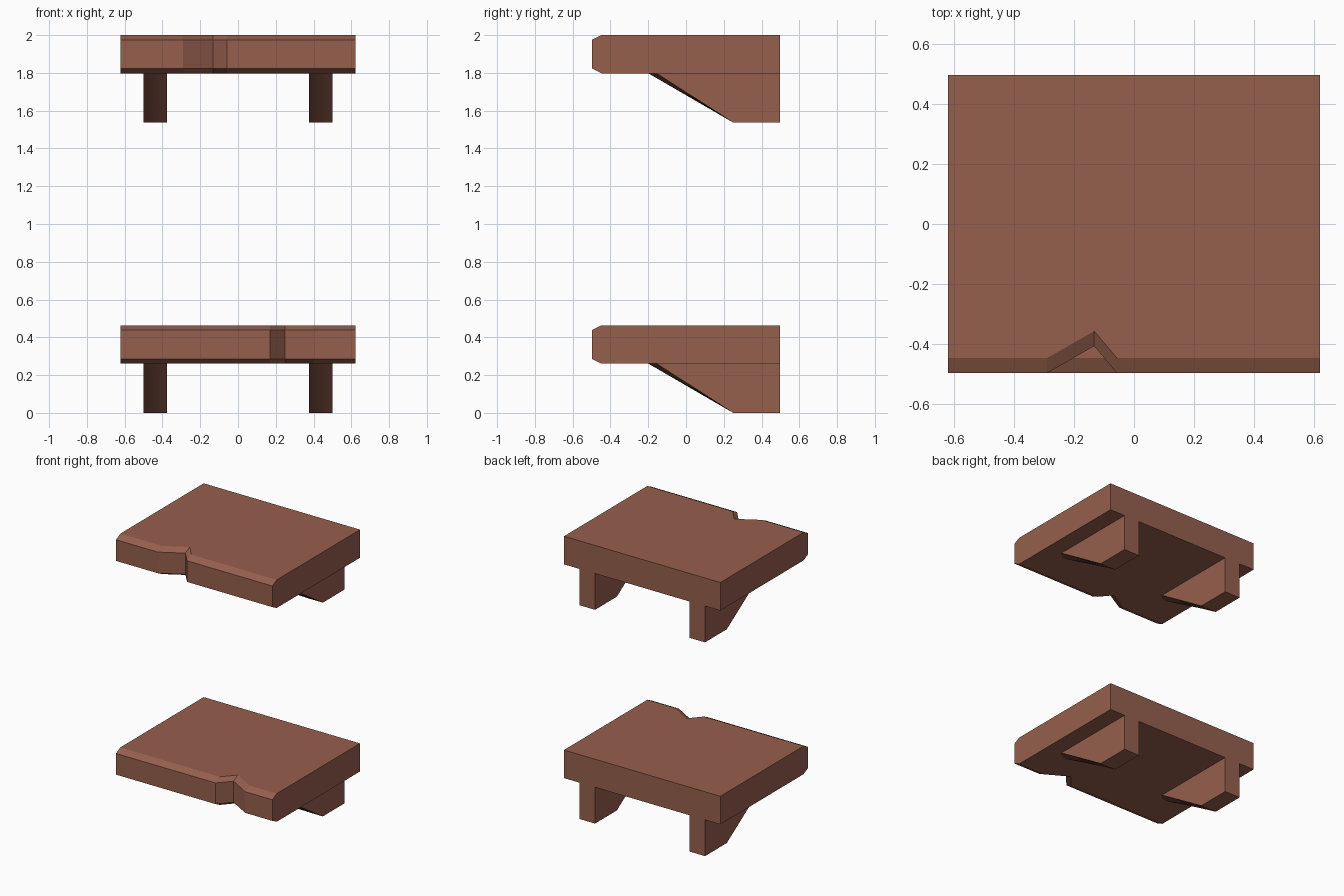
import bpy, bmesh, math

if "Cube" in bpy.data.objects:
    bpy.data.objects.remove(bpy.data.objects["Cube"])

mat = bpy.data.materials.new("reddish_brown_wood")
mat.diffuse_color = (0.305, 0.115, 0.075, 1)
mat.use_nodes = True
mat.node_tree.nodes["Principled BSDF"].inputs["Base Color"].default_value = mat.diffuse_color


def make_object(name, bm):
    bmesh.ops.recalc_face_normals(bm, faces=bm.faces[:])
    me = bpy.data.meshes.new(name)
    bm.to_mesh(me)
    bm.free()
    me.materials.append(mat)
    ob = bpy.data.objects.new(name, me)
    bpy.context.collection.objects.link(ob)
    return ob


def loft(name, rings):
    """Bridge equal-length closed rings and cap both ends."""
    bm = bmesh.new()
    vs = [[bm.verts.new(p) for p in r] for r in rings]
    n = len(rings[0])
    for a, b in zip(vs, vs[1:]):
        for i in range(n):
            j = (i + 1) % n
            bm.faces.new((a[i], a[j], b[j], b[i]))
    bm.faces.new(vs[0])
    bm.faces.new(vs[-1])
    return make_object(name, bm)


W, BACK, FRONT = 0.622, 0.498, -0.498
NOTCH = 0.09


def shelf(name, z0, z1, notch):
    # chamfered side profile, pushed back at the apex of the chipped notch
    stations = [(-W, 0), (notch[0], 0), (notch[1], NOTCH), (notch[2], 0), (W, 0)]
    rings = []
    for x, d in stations:
        f = FRONT + d
        rings.append([(x, BACK, z0), (x, f + 0.05, z0), (x, f, z0 + 0.025),
                      (x, f, z1 - 0.025), (x, f + 0.05, z1), (x, BACK, z1)])
    loft(name, rings)


def bracket(name, xc, z0, z1):
    # wedge with a gently rounded sloping front
    rings, n = [], 8
    for i in range(n + 1):
        t = -1 + 2 * i / n
        x = xc + 0.0625 * t
        tip = -0.2 + 0.045 * t * t
        rings.append([(x, BACK, z0), (x, 0.25, z0), (x, tip, z1), (x, BACK, z1)])
    ob = loft(name, rings)
    bpy.context.view_layer.objects.active = ob
    ob.select_set(True)
    bpy.ops.object.shade_smooth_by_angle(angle=math.radians(25))
    ob.select_set(False)


# lower and upper shelves, each on two brackets
for label, z, notch in (("lower", 0.0, (0.17, 0.25, 0.405)),
                        ("upper", 1.537, (-0.29, -0.133, -0.057))):
    shelf(label + "_shelf", z + 0.261, z + 0.463, notch)
    for side, s in (("left", -1), ("right", 1)):
        bracket(f"{label}_{side}_bracket", s * 0.4375, z, z + 0.261)
